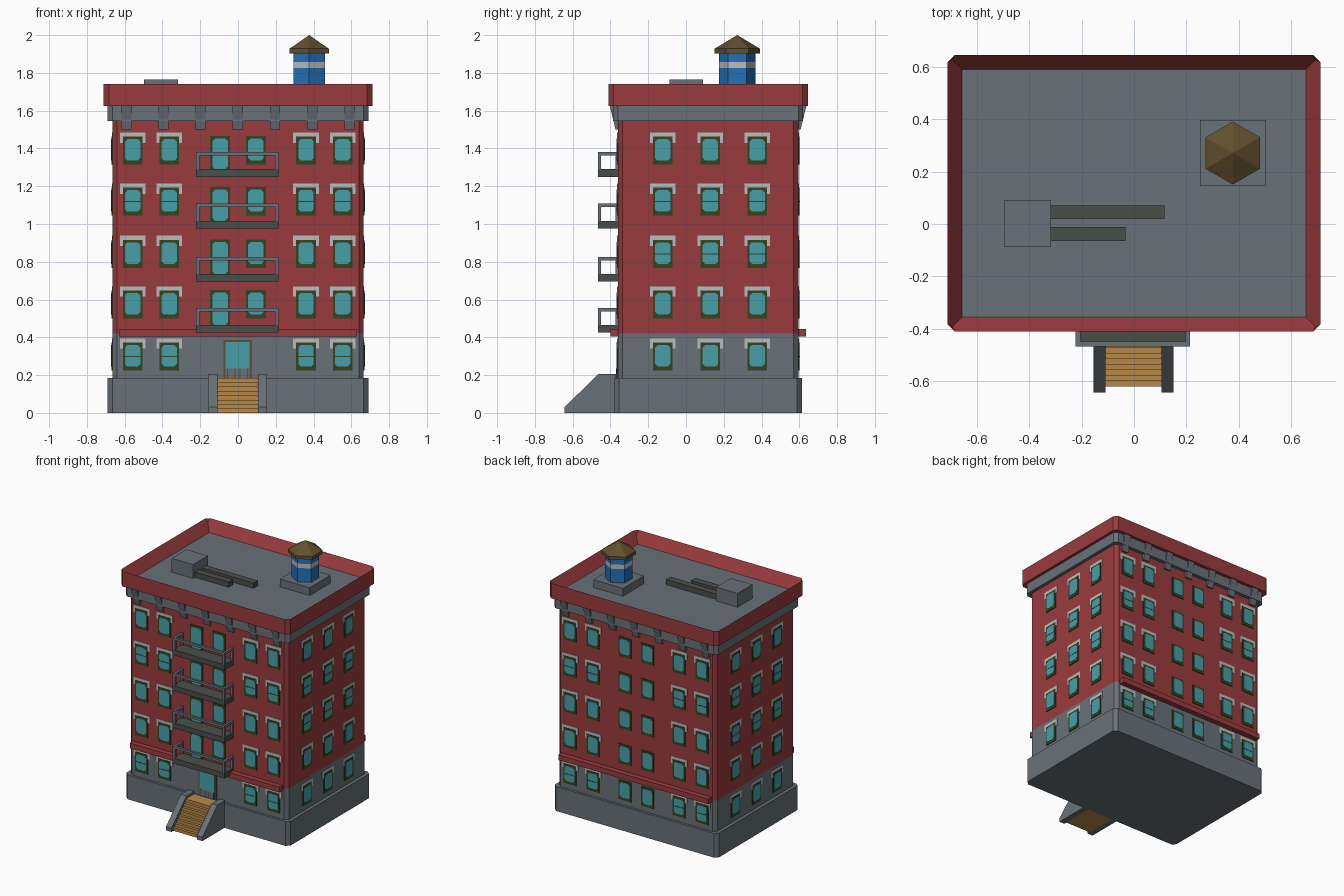
import bpy, bmesh, math
from mathutils import Vector as V

if "Cube" in bpy.data.objects:
    bpy.data.objects.remove(bpy.data.objects["Cube"])


def material(name, hexa):
    m = bpy.data.materials.new(name)
    lin = [((c / 255 + 0.055) / 1.055) ** 2.4 for c in bytes.fromhex(hexa)]
    m.diffuse_color = (*lin, 1)
    m.use_nodes = True
    m.node_tree.nodes["Principled BSDF"].inputs["Base Color"].default_value = m.diffuse_color
    return m


RED = material("brick red", "9a3b3d")
GREY = material("stone grey", "687178")
GLASS = material("teal glass", "46a0a8")
OLIVE = material("dark olive", "35431f")
WHITE = material("pale stone", "b9bdbe")
WOOD = material("tan wood", "b68848")
BLUE = material("tank blue", "2470b8")
BROWN = material("dark brown", "61502f")
IRON = material("dark iron", "4a4e49")

CY = 0.117            # centre of the building along y
HX, HY = 0.665, 0.478  # wall half sizes


def finish(name, bm, *mats):
    bmesh.ops.recalc_face_normals(bm, faces=bm.faces)
    me = bpy.data.meshes.new(name)
    bm.to_mesh(me)
    bm.free()
    for m in mats:
        me.materials.append(m)
    ob = bpy.data.objects.new(name, me)
    bpy.context.collection.objects.link(ob)
    return ob


def prism(bm, pts, vec):
    """Extrude the polygon pts along vec."""
    a = [bm.verts.new(p) for p in pts]
    b = [bm.verts.new(V(p) + V(vec)) for p in pts]
    bm.faces.new(a)
    bm.faces.new(b[::-1])
    n = len(a)
    for i in range(n):
        bm.faces.new((a[i], a[(i + 1) % n], b[(i + 1) % n], b[i]))


def box(bm, x0, x1, y0, y1, z0, z1):
    prism(bm, [(x0, y0, z0), (x1, y0, z0), (x1, y1, z0), (x0, y1, z0)], (0, 0, z1 - z0))


def block(name, hx, hy, z0, z1, mats, chamfer=0.025, rim=0, sink=0):
    """Box centred on the building with chamfered corners and optional sunken top."""
    bm = bmesh.new()
    box(bm, -hx, hx, CY - hy, CY + hy, z0, z1)
    bmesh.ops.recalc_face_normals(bm, faces=bm.faces)
    corners = [e for e in bm.edges if abs(e.verts[0].co.z - e.verts[1].co.z) > 1e-4]
    top = max(bm.faces, key=lambda f: f.calc_center_median().z)
    if rim:
        bmesh.ops.inset_region(bm, faces=[top], thickness=rim)
        for v in top.verts:
            v.co.z -= sink
        top.material_index = 1
    bmesh.ops.bevel(bm, geom=corners, offset=chamfer, segments=1, affect='EDGES')
    finish(name, bm, *mats)


# main masses
block("plinth", 0.69, 0.496, 0, 0.185, [GREY])
block("ground_floor", HX, HY, 0.185, 0.42, [GREY])
block("brick_walls", HX, HY, 0.42, 1.56, [RED])
block("cornice_band", 0.69, 0.503, 1.545, 1.63, [GREY])
block("parapet_and_roof", 0.711, 0.528, 1.625, 1.74, [RED, GREY], 0.027, 0.078, 0.08)

# ledges and cornice brackets on front and back
ledge, brackets = bmesh.new(), bmesh.new()
for s in (-1, 1):
    y = lambda d: CY + s * (HY + d)
    lo, hi = sorted((y(-0.01), y(0.04)))
    box(ledge, -0.63, 0.63, lo, hi, 0.405, 0.445)
    for i in range(7):
        x = -0.592 + i * 0.197
        prism(brackets, [(x - 0.027, y(d), z) for d, z in
                         ((-0.01, 1.5), (0.012, 1.5), (0.043, 1.628), (-0.01, 1.628))], (0.054, 0, 0))
finish("ledges", ledge, RED)
finish("cornice_brackets", brackets, GREY)

# windows: plates laid on the walls
frames, panes, lintels = bmesh.new(), bmesh.new(), bmesh.new()


def plate(bm, wall, outline, depth):
    o, u, n = wall
    prism(bm, [o + u * a + V((0, 0, z)) - n * 0.002 for a, z in outline], n * (depth + 0.002))


def rect(a0, a1, z0, z1):
    return [(a0, z0), (a1, z0), (a1, z1), (a0, z1)]


def window(wall, c, z0, z1, lintel=True, bar=False):
    plate(frames, wall, rect(c - 0.052, c + 0.052, z0, z1), 0.005)
    a, k, p, q = 0.041, 0.014, z0 + 0.02, z1 - 0.013
    plate(panes, wall, [(c - a + k, p), (c + a - k, p), (c + a, p + k), (c + a, q - k),
                        (c + a - k, q), (c - a + k, q), (c - a, q - k), (c - a, p + k)], 0.007)
    if bar:
        zm = (z0 + z1) / 2
        plate(frames, wall, rect(c - a, c + a, zm - 0.003, zm + 0.003), 0.008)
    if lintel:
        t = z1 + 0.022
        plate(lintels, wall, [(c - 0.068, t), (c + 0.068, t), (c + 0.068, t - 0.055), (c + 0.045, t - 0.055),
                              (c + 0.045, t - 0.035), (c - 0.045, t - 0.035), (c - 0.045, t - 0.055),
                              (c - 0.068, t - 0.055)], 0.003)


front = (V((0, CY - HY, 0)), V((1, 0, 0)), V((0, -1, 0)))
back = (V((0, CY + HY, 0)), V((-1, 0, 0)), V((0, 1, 0)))
right = (V((HX, CY, 0)), V((0, 1, 0)), V((1, 0, 0)))
left = (V((-HX, CY, 0)), V((0, -1, 0)), V((-1, 0, 0)))
rows = [0.225, 0.5, 0.768, 1.045, 1.315]
slabs = [0.425, 0.695, 0.977, 1.25]

for r, z in enumerate(rows):
    for wall in (front, back):
        for c in (-0.558, -0.364, 0.36, 0.554):
            window(wall, c, z, z + 0.148, bar=r in (0, 3))
    for c in (-0.095, 0.095):
        window(back, c, z, z + 0.148, False)
    for wall in (left, right):
        for c in (-0.24, 0.012, 0.26):
            window(wall, c, z, z + 0.148, bar=r in (2, 3))
    if r:  # balcony door and window
        window(front, -0.095, slabs[r - 1] + 0.02, z + 0.15, False)
        window(front, 0.095, z, z + 0.15, False)

# entrance door
door, panel = bmesh.new(), bmesh.new()
plate(door, front, rect(-0.078, 0.074, 0.18, 0.385), 0.005)
plate(panes, front, rect(-0.066, 0.062, 0.235, 0.375), 0.007)
plate(panel, front, rect(-0.066, 0.062, 0.18, 0.235), 0.007)
for c in (-0.055, -0.015, 0.011, 0.051):
    plate(door, front, rect(c - 0.003, c + 0.003, 0.18, 0.235), 0.009)
finish("door_frame", door, BROWN)
finish("door_panel", panel, GREY)
finish("window_frames", frames, OLIVE)
finish("window_panes", panes, GLASS)
finish("window_lintels", lintels, WHITE)

# balconies
floors, rails = bmesh.new(), bmesh.new()
X0, X1, Y0, Y1, T = -0.223, 0.214, -0.467, -0.355, 0.018
for z in slabs:
    box(floors, X0, X1, Y0, Y1, z, z + 0.04)
    zt = z + 0.131
    box(rails, X0, X1, Y0, Y0 + T, zt - 0.018, zt)
    for x in (X0, X1 - T):
        box(rails, x, x + T, Y0 + T, Y1, zt - 0.018, zt)
        for y in (Y0, Y1 - T):
            box(rails, x, x + T, y, y + T, z + 0.04, zt - 0.018)
finish("balcony_floors", floors, IRON)
finish("balcony_rails", rails, GREY)

# entrance stairs and side walls
steps, cheeks = bmesh.new(), bmesh.new()
N = 8
for i in range(N):
    box(steps, -0.112, 0.107, -0.62 + i * 0.021, -0.37, i * 0.185 / N, (i + 1) * 0.185 / N)
for x in (-0.155, 0.105):
    prism(cheeks, [(x, y, z) for y, z in ((-0.37, 0), (-0.643, 0), (-0.643, 0.03),
                                          (-0.465, 0.205), (-0.37, 0.205))], (0.046, 0, 0))
finish("stairs", steps, WOOD)
finish("stair_side_walls", cheeks, GREY)

# roof vent with ducts
bm = bmesh.new()
box(bm, -0.497, -0.317, -0.087, 0.09, 1.655, 1.765)
finish("roof_vent", bm, GREY)
bm = bmesh.new()
box(bm, -0.32, 0.117, 0.019, 0.071, 1.655, 1.7)
box(bm, -0.32, -0.033, -0.065, -0.012, 1.655, 1.7)
finish("roof_ducts", bm, IRON)

# water tank
TX, TY = 0.377, 0.271
bm = bmesh.new()
box(bm, TX - 0.125, TX + 0.125, TY - 0.126, TY + 0.126, 1.655, 1.72)
finish("tank_base", bm, GREY)


def hexagon(r, z):
    return [(TX + r * math.sin(i * math.pi / 3), TY + r * math.cos(i * math.pi / 3), z) for i in range(6)]


for name, z0, z1, m in (("tank_lower", 1.715, 1.825, BLUE), ("tank_stripe", 1.825, 1.858, WHITE),
                        ("tank_upper", 1.858, 1.905, BLUE)):
    bm = bmesh.new()
    prism(bm, hexagon(0.096, z0), (0, 0, z1 - z0))
    finish(name, bm, m)
bm = bmesh.new()
prism(bm, hexagon(0.12, 1.903), (0, 0, 0.025))
top = [f for f in bm.faces if f.calc_center_median().z > 1.927]
bmesh.ops.poke(bm, faces=top)
for v in bm.verts:
    if (v.co.xy - V((TX, TY))).length < 0.01:
        v.co.z = 2.0
finish("tank_roof", bm, BROWN)
